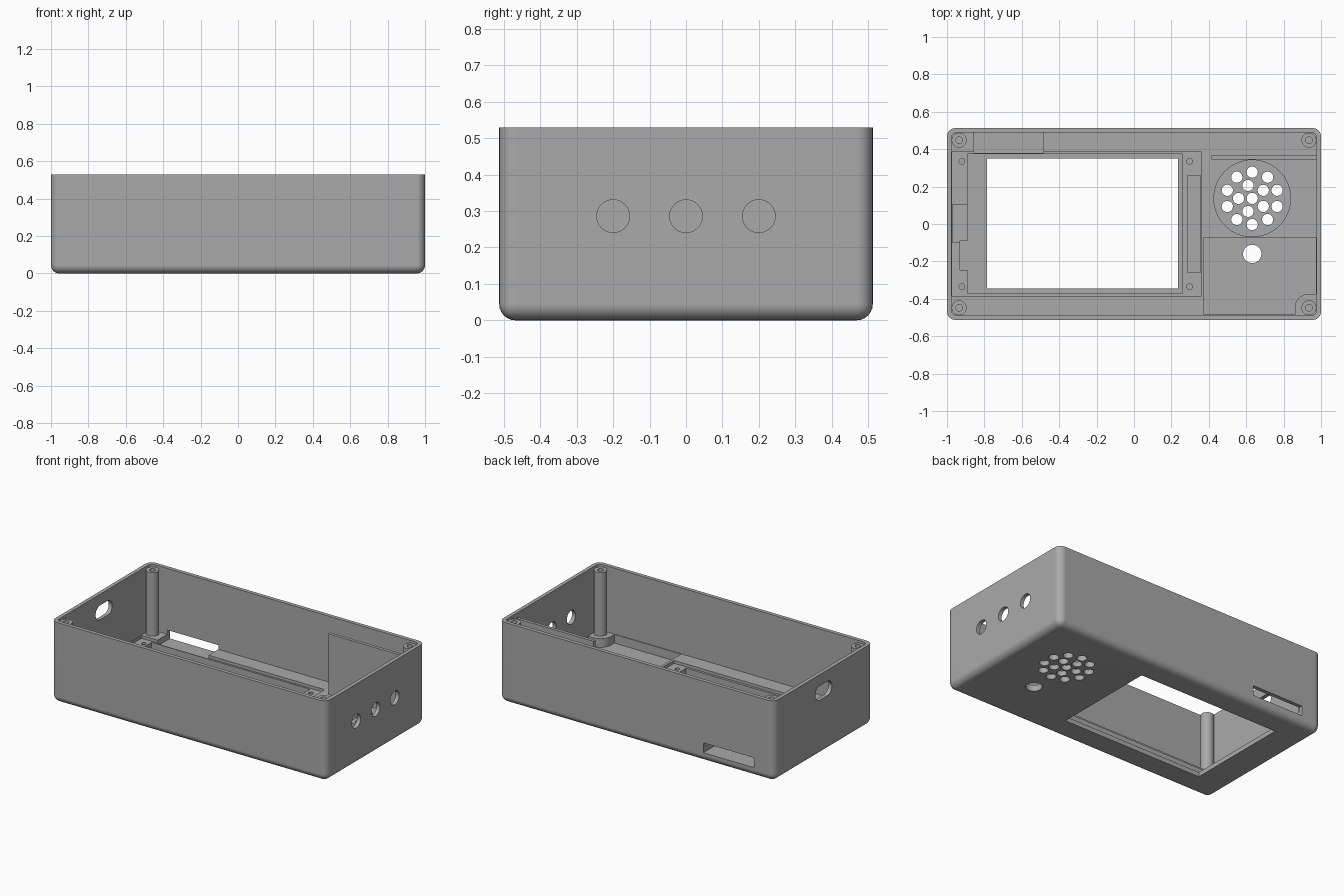
import bpy, bmesh, math
from mathutils import Matrix, Vector

if "Cube" in bpy.data.objects:
    bpy.data.objects.remove(bpy.data.objects["Cube"], do_unlink=True)

grey = bpy.data.materials.new("plain_grey")
grey.use_nodes = True
grey.diffuse_color = (0.4, 0.4, 0.4, 1)
grey.node_tree.nodes["Principled BSDF"].inputs["Base Color"].default_value = (0.4, 0.4, 0.4, 1)

HEIGHT, RIM, TOP = 0.53, 0.097, 1.0


def finish(name, bm):
    mesh = bpy.data.meshes.new(name)
    bmesh.ops.recalc_face_normals(bm, faces=bm.faces)
    bm.to_mesh(mesh)
    bm.free()
    mesh.materials.append(grey)
    ob = bpy.data.objects.new(name, mesh)
    bpy.context.collection.objects.link(ob)
    return ob


def box(name, x, y, z, radius=0, axis=2, segments=6):
    """Box from ranges, with the edges along one axis rounded."""
    bm = bmesh.new()
    bmesh.ops.create_cube(bm, size=1)
    for v in bm.verts:
        v.co = Vector([r[0] + (c + 0.5) * (r[1] - r[0]) for c, r in zip(v.co, (x, y, z))])
    if radius:
        edges = [e for e in bm.edges
                 if abs((e.verts[0].co - e.verts[1].co).normalized()[axis]) > 0.9]
        bmesh.ops.bevel(bm, geom=edges, offset=radius, segments=segments,
                        profile=0.5, affect='EDGES')
    return finish(name, bm)


def cylinder(name, x, y, z0, z1, radius, sides=32):
    bm = bmesh.new()
    bmesh.ops.create_cone(bm, cap_ends=True, segments=sides, radius1=radius, radius2=radius,
                          depth=z1 - z0, matrix=Matrix.Translation((x, y, (z0 + z1) / 2)))
    return finish(name, bm)


def cut(target, cutter):
    """Subtract the cutter, then discard it."""
    cutter.hide_render = True
    mod = target.modifiers.new("cut", 'BOOLEAN')
    mod.operation, mod.solver, mod.object = 'DIFFERENCE', 'EXACT', cutter
    bpy.context.view_layer.objects.active = target
    bpy.ops.object.modifier_apply(modifier=mod.name)
    bpy.data.objects.remove(cutter, do_unlink=True)


def smooth(ob):
    bpy.ops.object.select_all(action='DESELECT')
    ob.select_set(True)
    bpy.context.view_layer.objects.active = ob
    bpy.ops.object.shade_smooth_by_angle(angle=math.radians(30))
    mod = ob.modifiers.new("even_normals", 'WEIGHTED_NORMAL')
    mod.keep_sharp = True


# Outer shell: rounded uprights and rounded bottom edge
bm = bmesh.new()
bmesh.ops.create_cube(bm, size=1)
for v in bm.verts:
    v.co = Vector((v.co.x * 2, v.co.y * 1.026, (v.co.z + 0.5) * HEIGHT))
edges = [e for e in bm.edges if min(v.co.z for v in e.verts) < 0.1]
bmesh.ops.bevel(bm, geom=edges, offset=0.045, segments=6, profile=0.5, affect='EDGES')
case = finish("case", bm)

# Main cavity down to the raised floor
cut(case, box("cavity", (-0.975, 0.975), (-0.488, 0.488), (RIM, TOP), 0.025))

# Display seat: board shelf, screen well, side reliefs and window
cut(case, box("board_shelf", (-0.972, 0.358), (-0.387, 0.387), (0.078, 0.3)))
cut(case, box("screen_well", (-0.89, 0.26), (-0.372, 0.375), (0.03, 0.3)))
cut(case, box("connector_relief", (0.285, 0.355), (-0.258, 0.258), (0.05, 0.3)))
cut(case, box("cable_notch", (-0.97, -0.88), (-0.1, 0.105), (0.06, 0.3)))
cut(case, box("ribbon_notch", (-0.93, -0.88), (-0.245, -0.09), (0.032, 0.3)))
cut(case, box("window", (-0.785, 0.235), (-0.345, 0.35), (-0.1, 0.3)))
for x in (-0.92, 0.297):
    for y in (-0.335, 0.335):
        cut(case, cylinder("board_screw_hole", x, y, 0.03, 0.3, 0.015, 20))

# Lower floor in the front right, and the speaker recess
cut(case, box("low_floor", (0.375, 0.972), (-0.484, -0.072), (0.04, 0.3)))
sx, sy = 0.632, 0.137
cut(case, cylinder("speaker_recess", sx, sy, 0.032, 0.3, 0.205, 64))

# Speaker grille: centre hole, ring of five, ring of ten; button hole below
grille = [(0, 0, 0)]
for count, ring, start in ((5, 0.073, 36), (10, 0.14, 90)):
    grille += [(ring, start, i * 360 / count) for i in range(count)]
for ring, start, turn in grille:
    a = math.radians(start + turn)
    cut(case, cylinder("grille_hole", sx + ring * math.cos(a), sy + ring * math.sin(a),
                       -0.1, 0.3, 0.03, 24))
cut(case, cylinder("button_hole", sx, -0.16, -0.1, 0.3, 0.049))

# Wall openings: card slot at the back, oval port, three round jacks
cut(case, box("card_slot", (-0.855, -0.485), (0.38, 0.6), (0.06, 0.125)))
cut(case, box("oval_port", (-1.1, -0.9), (-0.086, 0.086), (0.362, 0.456), 0.0469, 0, 10))
for y in (-0.2, 0, 0.2):
    cut(case, box("jack_hole", (0.9, 1.1), (y - 0.045, y + 0.045), (0.241, 0.331),
                  0.0449, 0, 8))
smooth(case)

# Screw posts in the four corners, each with a blind hole
for side, x in (("left", 0.935), ("right", -0.935)):
    for end, y in (("front", -0.448), ("back", 0.448)):
        post = cylinder(end + "_" + side + "_post", x, y, 0.035, 0.515, 0.04)
        cut(post, cylinder("post_hole", x, y, 0.25, TOP, 0.018, 24))
        smooth(post)

# Rounded foot under the post that stands on the lower floor
bm = bmesh.new()
bmesh.ops.create_cube(bm, size=1)
for v in bm.verts:
    v.co = Vector((0.919 + v.co.x * 0.118, -0.432 + v.co.y * 0.114, 0.065 + v.co.z * 0.064))
corner = [e for e in bm.edges if all(v.co.x < 0.9 and v.co.y > -0.42 for v in e.verts)]
bmesh.ops.bevel(bm, geom=corner, offset=0.07, segments=8, profile=0.5, affect='EDGES')
smooth(finish("post_foot", bm))

# Thin upright divider near the back wall
box("divider", (0.415, 0.98), (0.345, 0.366), (0.09, 0.495))
